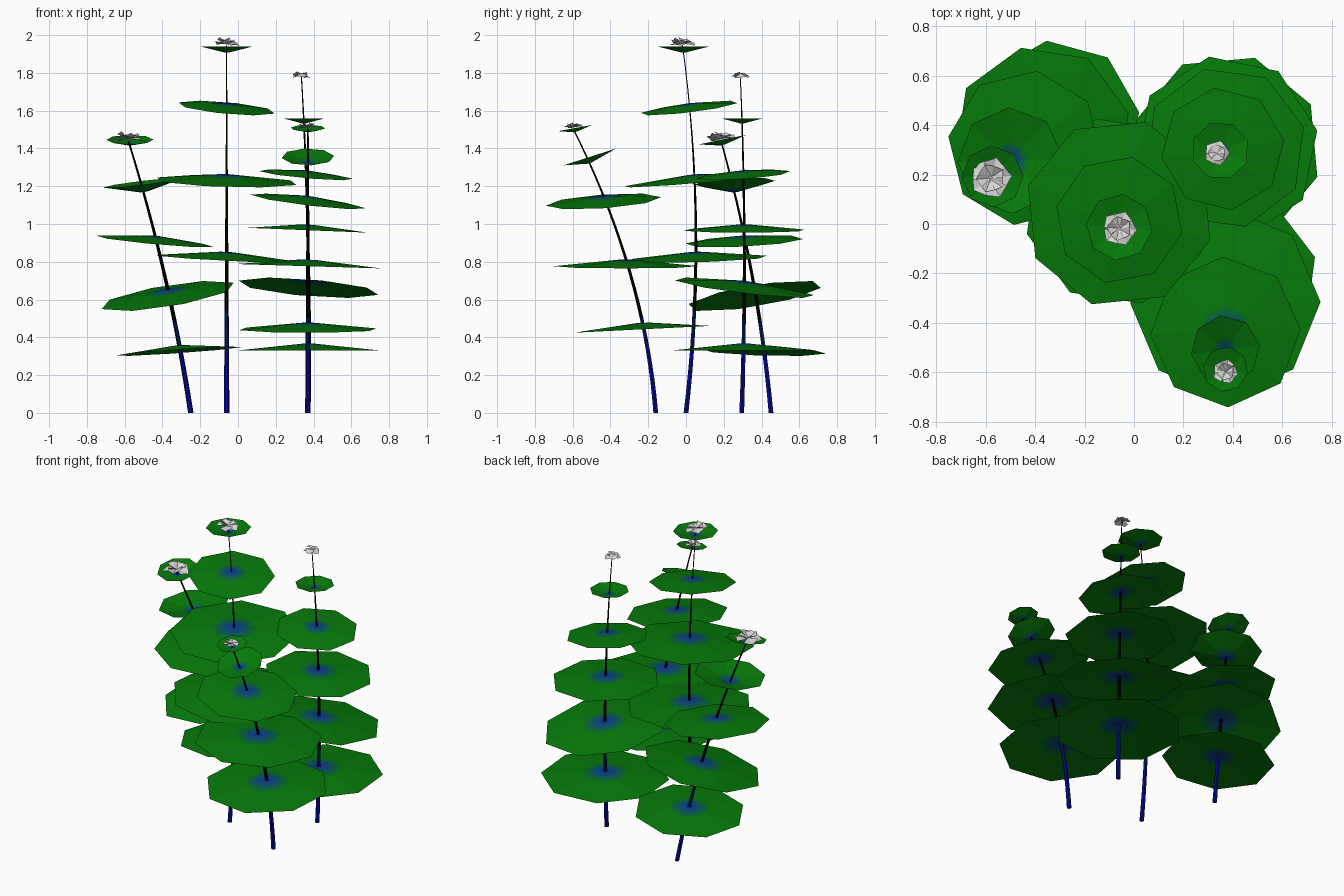
import bpy, bmesh, math, random
from mathutils import Vector, Matrix

random.seed(4)
cube = bpy.data.objects.get("Cube")
if cube:
    bpy.data.objects.remove(cube)


def material(name, *rgb):
    colour = [(c / 255) ** 2.2 for c in rgb] + [1]
    mat = bpy.data.materials.new(name)
    mat.use_nodes = True
    mat.diffuse_color = colour
    bsdf = mat.node_tree.nodes["Principled BSDF"]
    bsdf.inputs["Base Color"].default_value = colour
    bsdf.inputs["Roughness"].default_value = 0.8
    return mat


LEAF = [material("leaf centre blue", 18, 62, 150),
        material("leaf blue", 17, 74, 122),
        material("leaf teal", 16, 90, 88),
        material("leaf dark green", 15, 107, 50),
        material("leaf green", 15, 122, 18)]
STEM = [material("stem blue", 14, 14, 145),
        material("stem dark blue", 10, 32, 88),
        material("stem black", 6, 6, 8)]
PETAL = [material("petal grey white", 215, 213, 213)]


def finish(name, bm, materials):
    mesh = bpy.data.meshes.new(name)
    bm.to_mesh(mesh)
    bm.free()
    for mat in materials:
        mesh.materials.append(mat)
    bpy.context.collection.objects.link(bpy.data.objects.new(name, mesh))


def polygon(sides, radius, turn=0):
    angles = [turn + i * math.tau / sides for i in range(sides)]
    return [Vector((radius * math.cos(a), radius * math.sin(a), 0)) for a in angles]


def bridge(bm, lower, upper, index):
    for i in range(len(lower)):
        face = bm.faces.new((lower[i - 1], lower[i], upper[i], upper[i - 1]))
        face.material_index = index


# Eight-sided leaf: a shallow cone or bowl, tilted by its slopes
def leaf(name, centre, radius, droop, slope_x, slope_y):
    bm = bmesh.new()
    turn = random.uniform(0, math.pi / 4)
    previous = None
    for index, part in enumerate((0.1, 0.18, 0.26, 0.34, 1)):
        ring = []
        for p in polygon(8, part * radius, turn):
            p.z = p.x * slope_x + p.y * slope_y - droop * part * radius
            ring.append(bm.verts.new(centre + p))
        if previous:
            bridge(bm, ring, previous, index)
        else:
            bm.faces.new(ring)
        previous = ring
    finish(name, bm, LEAF)


# Tapered stem along a curve, coloured by height
def stem(name, curve, top):
    bm = bmesh.new()
    previous = None
    steps = 18
    for i in range(steps + 1):
        z = top * i / steps
        centre = curve(z)
        radius = max(0.003, 0.0145 - 0.0068 * z)
        ring = [bm.verts.new(centre + p) for p in polygon(6, radius)]
        if previous:
            bridge(bm, previous, ring, 0 if z < 0.38 else 1 if z < 0.56 else 2)
        else:
            bm.faces.new(ring[::-1])
        previous = ring
    bm.faces.new(previous).material_index = 2
    finish(name, bm, STEM)


# Crumpled blossom: two whorls of folded petals
def flower(name, centre, size, lift):
    bm = bmesh.new()
    for reach, rise, shift in ((1, lift, 0), (0.7, lift + 0.4, 0.6)):
        for i in range(5):
            angle = shift + i * math.tau / 5 + random.uniform(-0.15, 0.15)
            spin = Matrix.Rotation(angle, 3, 'Z') * (size * reach)
            h = rise + random.uniform(-0.15, 0.15)
            outline = ((0, 0, 0.15), (0.65, -0.55, h), (1, 0, h - 0.1), (0.65, 0.55, h + 0.15))
            v = [bm.verts.new(centre + spin @ Vector(p)) for p in outline]
            bm.faces.new(v[:3])
            bm.faces.new((v[0], v[2], v[3]))
    finish(name, bm, PETAL)


# One plant; the stem bends with height and every leaf is threaded on it
def plant(name, base, lean, bend, top, bloom, lift=0.2):
    def curve(z):
        return Vector([b + l * z + c * z * z for b, l, c in zip(base, lean, bend)] + [z])

    stem(name + "_stem", curve, top)
    flower(name + "_flower", curve(top), bloom, lift)

    def add_leaf(part, z, radius, slope_x=0, slope_y=0, droop=0.1):
        leaf(f"{name}_{part}_leaf", curve(z), radius, droop, slope_x, slope_y)
    return add_leaf


BOWL = -0.25

# Tall plant in the middle
add = plant("middle", (-.06, 0), (0, .117), (0, -.065), 1.945, bloom=.072)
add("lowest", .855, .385, -.05, .03)
add("middle", 1.265, .385, -.03, .08)
add("upper", 1.64, .26, -.09, .12)
add("top", 1.905, .135, droop=BOWL)

# Leaning plant at the back right
add = plant("back_right", (-.25, .45), (-.15, -.09), (-.055, -.065), 1.44, bloom=.085)
add("lowest", .36, .335, .07, -.03)
add("lower", .655, .36, .16, .16)
add("middle", .94, .315, -.09, .05)
add("upper", 1.165, .215, .12, .05, BOWL)
add("top", 1.415, .125, 0, .2, BOWL)

# Upright plant at the back left, with a bare flower stalk
add = plant("back_left", (.37, .295), (.02, .035), (-.022, -.022), 1.79, bloom=.052, lift=-.2)
add("lowest", .37, .385)
add("lower", .7, .375, -.08, -.12)
add("middle", 1, .33, -.04)
add("upper", 1.285, .25, -.09, .07)
add("top", 1.53, .118, droop=BOWL)

# Forward-leaning plant at the front left
add = plant("front_left", (.37, -.16), (0, -.08), (0, -.14), 1.505, bloom=.052)
add("lowest", .48, .375, 0, .05)
add("lower", .815, .385, -.03)
add("middle", 1.15, .305, -.12, .07)
add("upper", 1.32, .14, 0, .32, BOWL)
add("top", 1.485, .092, 0, .18, BOWL)
